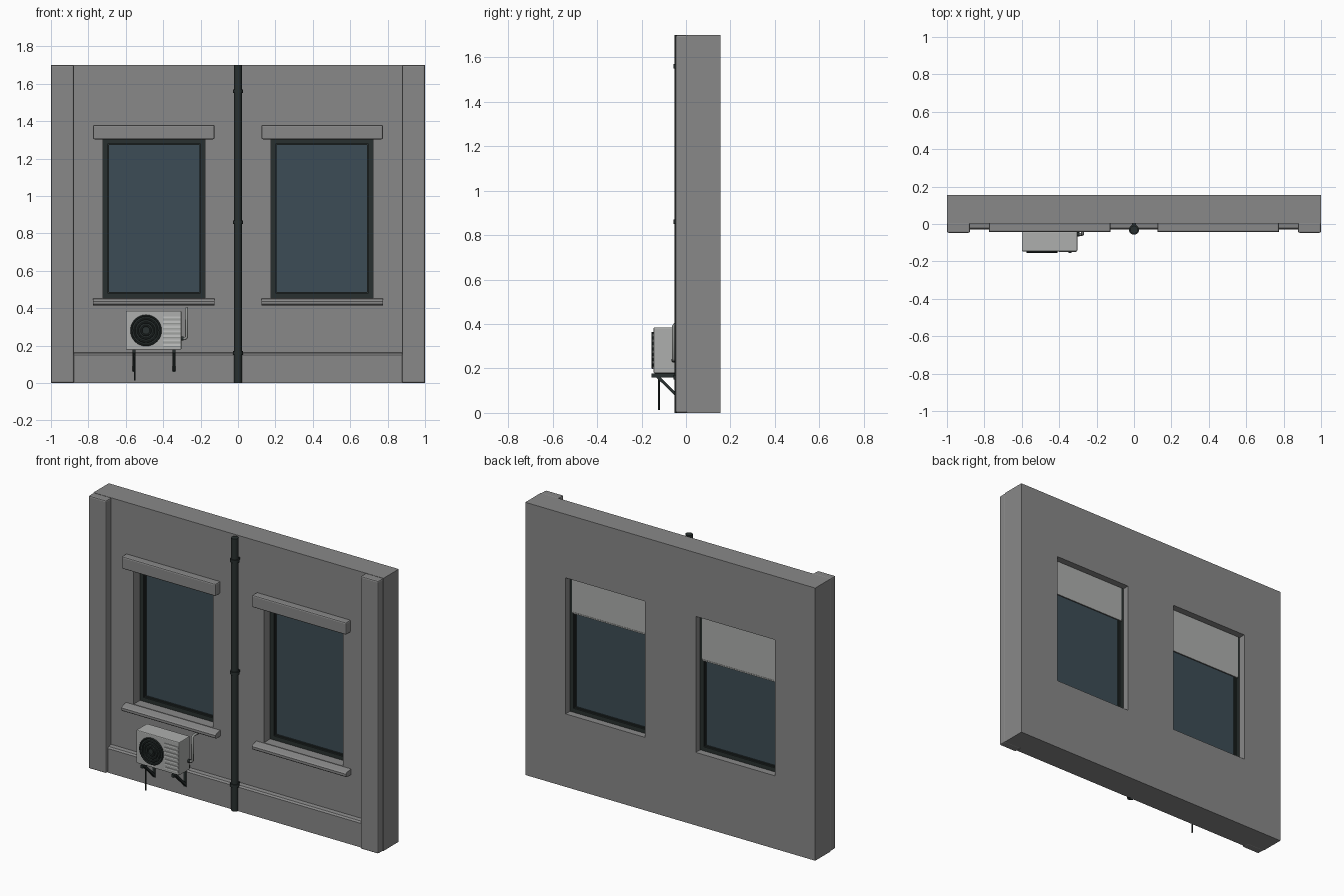
import bpy, bmesh, math
from mathutils import Vector

if "Cube" in bpy.data.objects:
    bpy.data.objects.remove(bpy.data.objects["Cube"], do_unlink=True)


def material(name, r, g, b):
    m = bpy.data.materials.new(name)
    m.use_nodes = True
    m.diffuse_color = (r, g, b, 1)
    bsdf = next(n for n in m.node_tree.nodes if n.type == "BSDF_PRINCIPLED")
    bsdf.inputs["Base Color"].default_value = (r, g, b, 1)
    return m


STONE = material("grey plaster", 0.25, 0.25, 0.25)
DARK = material("dark painted metal", 0.022, 0.030, 0.029)
GLASS = material("blue grey glass", 0.046, 0.073, 0.092)
PALE = material("pale grey casing", 0.42, 0.43, 0.42)
SLAT = material("light slat", 0.55, 0.56, 0.55)
HOSE = material("mid grey pipe", 0.30, 0.31, 0.30)


def finish(name, bm, mat, smooth=False):
    bmesh.ops.recalc_face_normals(bm, faces=bm.faces)
    mesh = bpy.data.meshes.new(name)
    bm.to_mesh(mesh)
    bm.free()
    mesh.materials.append(mat)
    ob = bpy.data.objects.new(name, mesh)
    bpy.context.collection.objects.link(ob)
    if smooth:
        bpy.ops.object.select_all(action="DESELECT")
        ob.select_set(True)
        bpy.context.view_layer.objects.active = ob
        bpy.ops.object.shade_smooth_by_angle(angle=math.radians(35))
    return ob


def add_box(bm, x, y, z):
    vs = bmesh.ops.create_cube(bm, size=1)["verts"]
    for v in vs:
        for i, (lo, hi) in enumerate((x, y, z)):
            v.co[i] = lo if v.co[i] < 0 else hi


def box(name, x, y, z, mat, bevel=0.0):
    bm = bmesh.new()
    add_box(bm, x, y, z)
    ob = finish(name, bm, mat)
    if bevel:
        mod = ob.modifiers.new("soft edges", "BEVEL")
        mod.width, mod.segments = bevel, 2
    return ob


def border(name, x, y, z, w, mat):
    """Rectangular frame of four bars, w wide."""
    bm = bmesh.new()
    for a, b in ((x[0], x[0] + w), (x[1] - w, x[1])):
        add_box(bm, (a, b), y, z)
    for a, b in ((z[0], z[0] + w), (z[1] - w, z[1])):
        add_box(bm, (x[0] + w, x[1] - w), y, (a, b))
    return finish(name, bm, mat)


def profile(name, x, points, mat):
    """Extrude a (y, z) outline along x."""
    bm = bmesh.new()
    face = bm.faces.new([bm.verts.new((x[0], y, z)) for y, z in points])
    ext = bmesh.ops.extrude_face_region(bm, geom=[face])["geom"]
    bmesh.ops.translate(bm, vec=(x[1] - x[0], 0, 0),
                        verts=[g for g in ext if isinstance(g, bmesh.types.BMVert)])
    return finish(name, bm, mat)


def rod(name, a, b, r, mat, sides=20):
    a, b = Vector(a), Vector(b)
    bm = bmesh.new()
    bmesh.ops.create_cone(bm, cap_ends=True, segments=sides, radius1=r, radius2=r,
                          depth=(b - a).length)
    bm.transform((b - a).to_track_quat("Z", "Y").to_matrix().to_4x4())
    bmesh.ops.translate(bm, vec=(a + b) / 2, verts=bm.verts)
    return finish(name, bm, mat, True)


def tube(name, points, r, mat):
    cu = bpy.data.curves.new(name, "CURVE")
    cu.dimensions, cu.bevel_depth, cu.bevel_resolution = "3D", r, 2
    cu.use_fill_caps = True
    sp = cu.splines.new("POLY")
    sp.points.add(len(points) - 1)
    for p, co in zip(sp.points, points):
        p.co = (*co, 1)
    cu.materials.append(mat)
    ob = bpy.data.objects.new(name, cu)
    bpy.context.collection.objects.link(ob)


# Wall slab with two openings
FRONT, BACK, TOP = 0.004, 0.155, 1.70
X_IN, X_OUT, Z_LO, Z_HI = 0.176, 0.722, 0.455, 1.303
xs = [-1, -X_OUT, -X_IN, X_IN, X_OUT, 1]
zs = [0, Z_LO, Z_HI, TOP]
bm = bmesh.new()
grid = [[bm.verts.new((x, FRONT, z)) for z in zs] for x in xs]
for i in range(5):
    for j in range(3):
        if not (i in (1, 3) and j == 1):
            bm.faces.new((grid[i][j], grid[i + 1][j], grid[i + 1][j + 1], grid[i][j + 1]))
ext = bmesh.ops.extrude_face_region(bm, geom=bm.faces[:])["geom"]
bmesh.ops.translate(bm, vec=(0, BACK - FRONT, 0),
                    verts=[g for g in ext if isinstance(g, bmesh.types.BMVert)])
finish("wall", bm, STONE)

# Plinth with sloped top
profile("plinth", (-0.88, 0.88),
        [(FRONT, 0), (-0.03, 0), (-0.03, 0.15), (-0.022, 0.16), (FRONT, 0.163)], STONE)

for s, side in ((-1, "right"), (1, "left")):
    def span(a, b):
        return tuple(sorted((s * a, s * b)))

    # Edge pilaster
    box(f"{side}_pilaster", span(0.877, 1), (-0.047, FRONT + 0.004), (0, TOP), STONE, 0.008)

    # Window surround
    wide = span(0.125, 0.775)
    box(f"{side}_lintel", wide, (-0.043, FRONT + 0.004), (1.303, 1.38), STONE, 0.008)
    profile(f"{side}_sill", wide,
            [(FRONT, 0.415), (-0.036, 0.415), (-0.043, 0.421), (-0.043, 0.436),
             (-0.036, 0.443), (FRONT, 0.452)], STONE)

    # Window frame, sash, glass and blind
    border(f"{side}_window_frame", span(X_IN, X_OUT), (0.066, 0.112), (Z_LO, Z_HI), 0.025, DARK)
    border(f"{side}_window_sash", span(X_IN + 0.022, X_OUT - 0.022), (0.076, 0.102),
           (Z_LO + 0.022, Z_HI - 0.022), 0.009, DARK)
    box(f"{side}_glass", span(X_IN + 0.025, X_OUT - 0.025), (0.085, 0.093),
        (Z_LO + 0.025, Z_HI - 0.025), GLASS)
    low = 1.08 if s > 0 else 1.025
    blind_x = span(X_IN + 0.018, X_OUT - 0.018)
    box(f"{side}_blind", blind_x, (0.113, 0.117), (low, Z_HI - 0.004), PALE)
    box(f"{side}_blind_bar", blind_x, (0.111, 0.119), (low - 0.006, low + 0.002), PALE)

# Drainpipe with collars
rod("drainpipe", (0, -0.03, 0), (0, -0.03, TOP), 0.021, DARK)
for i, z in enumerate((0.16, 0.86, 1.56)):
    rod(f"pipe_collar_{i + 1}", (0, -0.03, z - 0.01), (0, -0.03, z + 0.01), 0.027, DARK)
    box(f"collar_fixing_{i + 1}", (-0.012, 0.012), (-0.02, FRONT + 0.002),
        (z - 0.007, z + 0.007), DARK)

# Cooling unit casing
box("cooler_casing", (-0.60, -0.303), (-0.146, -0.04), (0.178, 0.385), PALE, 0.005)

# Fan with concentric guard rings
cx, cz, face_y = -0.492, 0.281, -0.146
rod("fan_disc", (cx, face_y + 0.01, cz), (cx, face_y - 0.003, cz), 0.082, DARK, 32)
for i in range(4):
    bpy.ops.mesh.primitive_torus_add(
        location=(cx, face_y - 0.005, cz), rotation=(math.pi / 2, 0, 0),
        major_segments=32, minor_segments=6,
        major_radius=0.079 - 0.018 * i, minor_radius=0.005)
    ring = bpy.context.object
    ring.name = f"fan_guard_ring_{i + 1}"
    ring.data.materials.append(DARK)
    bpy.ops.object.shade_smooth_by_angle()
rod("fan_hub", (cx, face_y, cz), (cx, face_y - 0.01, cz), 0.016, DARK)

# Side louvres
for i in range(7):
    z = 0.197 + i * 0.0245
    box(f"louvre_{i + 1}", (-0.402, -0.308), (face_y - 0.005, face_y + 0.002),
        (z, z + 0.011), SLAT)
    box(f"louvre_gap_{i + 1}", (-0.402, -0.308), (face_y - 0.001, face_y + 0.002),
        (z - 0.005, z), HOSE)

# Support brackets
for side, x in (("right", -0.556), ("left", -0.342)):
    bx = (x - 0.009, x + 0.009)
    box(f"{side}_bracket_arm", bx, (-0.155, FRONT), (0.16, 0.178), DARK)
    profile(f"{side}_bracket_brace", bx,
            [(-0.137, 0.163), (-0.118, 0.163), (-0.03, 0.077), (-0.03, 0.058)], DARK)
    box(f"{side}_bracket_plate", bx, (-0.036, -0.02), (0.058, 0.17), DARK)

# Drain hose and refrigerant pipe
rod("drain_hose", (-0.552, -0.122, 0.012), (-0.552, -0.122, 0.18), 0.004, DARK, 10)
tube("coolant_pipe", [(-0.31, -0.055, 0.237), (-0.283, -0.055, 0.237), (-0.275, -0.055, 0.245),
                      (-0.275, -0.055, 0.39), (-0.275, -0.048, 0.399), (-0.275, FRONT, 0.399)],
     0.008, HOSE)
rod("pipe_fitting", (-0.306, -0.055, 0.237), (-0.292, -0.055, 0.237), 0.011, DARK, 12)
